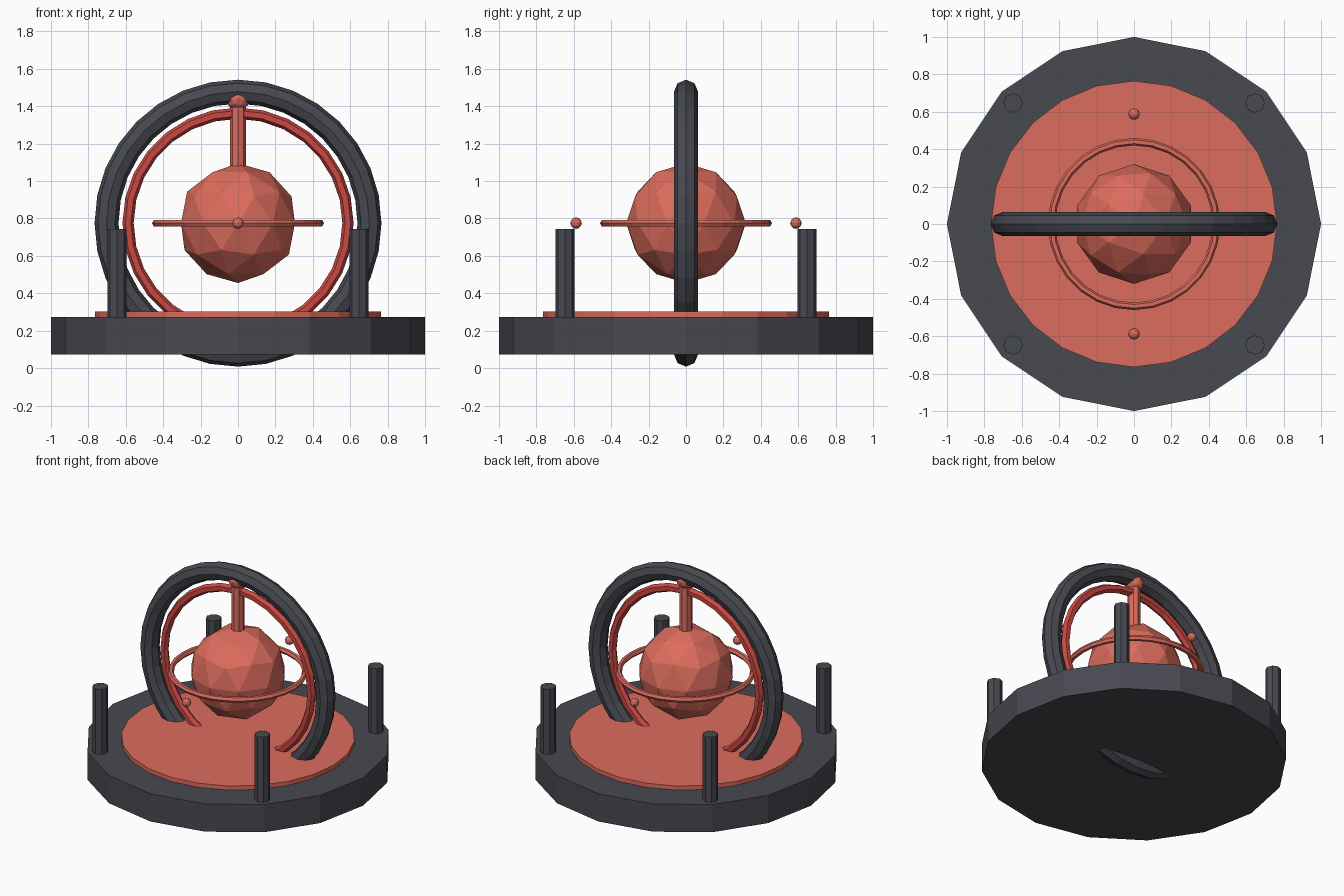
import bpy
import bmesh
from math import cos, sin, pi, radians
from mathutils import Matrix, Vector

if "Cube" in bpy.data.objects:
    bpy.data.objects.remove(bpy.data.objects["Cube"])

CZ = 0.775  # height of the common centre of ball and rings


def material(name, rgb):
    m = bpy.data.materials.new(name)
    m.diffuse_color = (*rgb, 1)
    m.use_nodes = True
    m.node_tree.nodes["Principled BSDF"].inputs["Base Color"].default_value = m.diffuse_color
    return m


dark = material("dark_grey", (0.065, 0.067, 0.082))
coral = material("coral", (0.72, 0.15, 0.11))
red = material("red", (0.60, 0.065, 0.055))


def finish(name, bm, mat):
    bmesh.ops.recalc_face_normals(bm, faces=bm.faces)
    me = bpy.data.meshes.new(name)
    bm.to_mesh(me)
    bm.free()
    me.materials.append(mat)
    ob = bpy.data.objects.new(name, me)
    bpy.context.collection.objects.link(ob)
    return ob


def cylinder(name, x, y, z0, z1, r, sides, mat):
    bm = bmesh.new()
    bmesh.ops.create_cone(bm, cap_ends=True, segments=sides, radius1=r, radius2=r,
                          depth=z1 - z0, matrix=Matrix.Translation((x, y, (z0 + z1) / 2)))
    return finish(name, bm, mat)


def ball(name, loc, r, subdiv, mat):
    bm = bmesh.new()
    bmesh.ops.create_icosphere(bm, subdivisions=subdiv, radius=r,
                               matrix=Matrix.Translation(loc))
    return finish(name, bm, mat)


def ring(name, major, minor, n, m, mat, upright):
    bm = bmesh.new()
    rot = Matrix.Rotation(radians(90 if upright else 0), 3, 'X')
    loops = []
    for i in range(n):
        a = 2 * pi * i / n
        loop = []
        for j in range(m):
            b = 2 * pi * j / m
            d = major + minor * cos(b)
            p = rot @ Vector((d * cos(a), d * sin(a), minor * sin(b)))
            loop.append(bm.verts.new(p + Vector((0, 0, CZ))))
        loops.append(loop)
    for i in range(n):
        p, q = loops[i], loops[(i + 1) % n]
        for j in range(m):
            k = (j + 1) % m
            bm.faces.new((p[j], q[j], q[k], p[k]))
    return finish(name, bm, mat)


# base and inlaid disc
cylinder("base", 0, 0, 0.073, 0.273, 1.0, 16, dark)
cylinder("base_disc", 0, 0, 0.24, 0.303, 0.765, 24, coral)

# corner posts
for sx in (-1, 1):
    for sy in (-1, 1):
        side = ("right" if sx > 0 else "left")
        end = ("back" if sy > 0 else "front")
        cylinder(f"{end}_{side}_post", sx * 0.647, sy * 0.647, 0.25, 0.743, 0.052, 8, dark)

# nested rings
ring("outer_ring", 0.703, 0.064, 32, 8, dark, True)
ring("inner_ring", 0.588, 0.03, 28, 6, red, True)
ring("equator_ring", 0.44, 0.02, 28, 6, coral, False)

# core ball, axis rod and its knob
ball("core_ball", (0, 0, CZ), 0.32, 2, coral)
cylinder("axis_rod", 0, 0, 0.95, 1.44, 0.043, 8, coral)
ball("axis_knob", (0, 0, 1.44), 0.064, 2, coral)

# small pivots in front and behind
for s, n in ((-1, "front_pivot"), (1, "back_pivot")):
    ball(n, (0, s * 0.588, CZ), 0.031, 2, coral)
